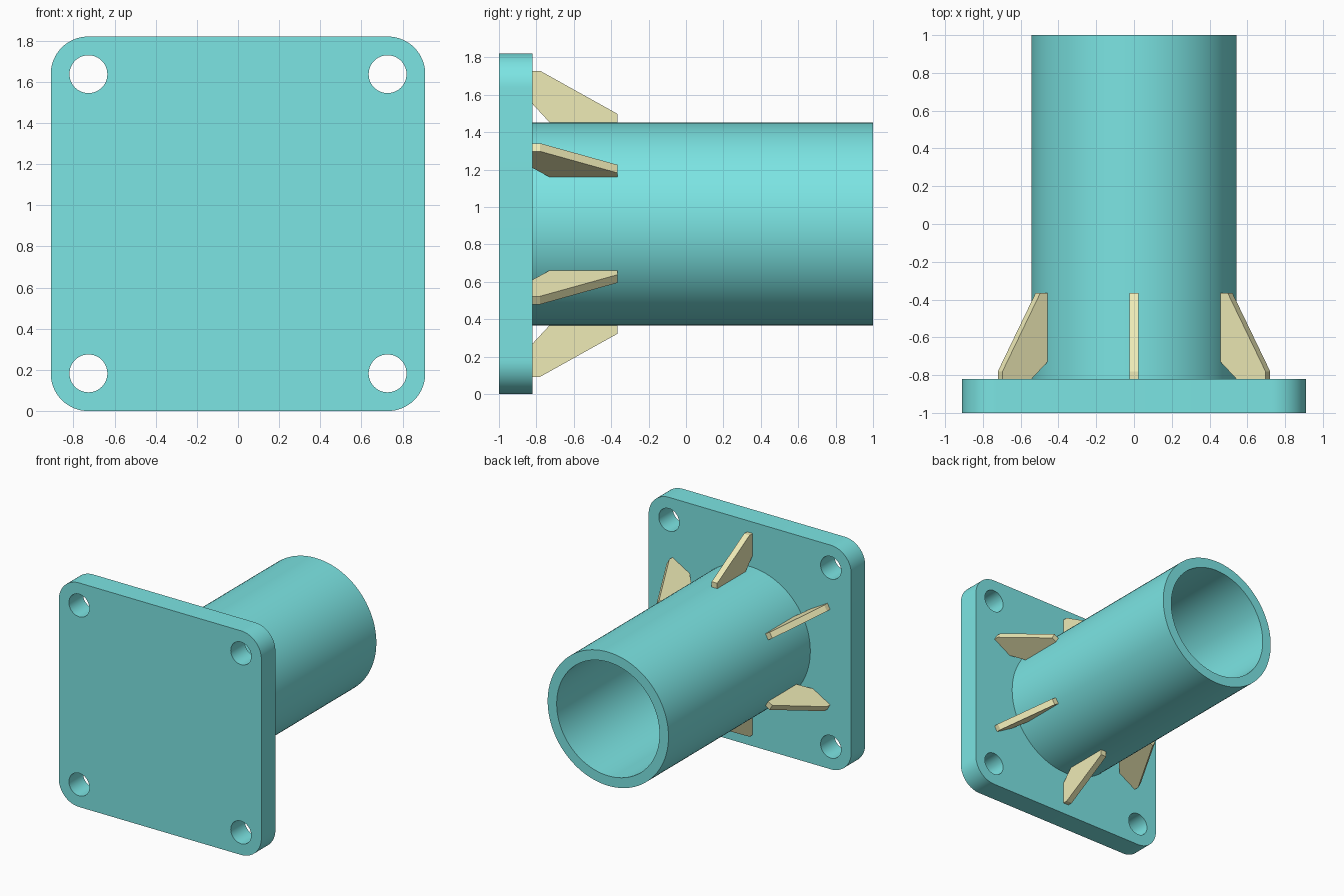
import bpy, bmesh
from math import pi, sin, cos, radians
from mathutils import Matrix

if "Cube" in bpy.data.objects:
    bpy.data.objects.remove(bpy.data.objects["Cube"])

CZ = 0.91          # height of the tube axis
SEG = 96


def material(name, colour):
    m = bpy.data.materials.new(name)
    m.diffuse_color = (*colour, 1)
    m.use_nodes = True
    m.node_tree.nodes["Principled BSDF"].inputs["Base Color"].default_value = m.diffuse_color
    return m


teal = material("teal", (0.20, 0.78, 0.77))
cream = material("cream", (0.86, 0.83, 0.47))


def finish(bm, name, mat, smooth):
    bmesh.ops.remove_doubles(bm, verts=bm.verts, dist=1e-5)
    bmesh.ops.recalc_face_normals(bm, faces=bm.faces)
    me = bpy.data.meshes.new(name)
    bm.to_mesh(me)
    bm.free()
    me.materials.clear()
    me.materials.append(mat)
    ob = bpy.data.objects.new(name, me)
    bpy.context.collection.objects.link(ob)
    if smooth:
        bpy.ops.object.select_all(action='DESELECT')
        ob.select_set(True)
        bpy.context.view_layer.objects.active = ob
        bpy.ops.object.shade_smooth_by_angle(angle=radians(30))
    return ob


def arc(cx, cy, r, a0, a1, n):
    return [(cx + r * cos(a0 + (a1 - a0) * i / n),
             cy + r * sin(a0 + (a1 - a0) * i / n)) for i in range(n + 1)]


# Mounting plate: rounded square outline with four bolt holes, extruded
corners = [(1, 1), (-1, 1), (-1, -1), (1, -1)]
outline = []
for i, (sx, sz) in enumerate(corners):
    outline += arc(sx * 0.728, sz * 0.728, 0.182, i * pi / 2, (i + 1) * pi / 2, 16)
loops = [outline] + [arc(sx * 0.727, sz * 0.727, 0.092, 0, 2 * pi, 48)[:-1]
                     for sx, sz in corners]
bm = bmesh.new()
edges = []
for loop in loops:
    vs = [bm.verts.new((x, -1, z + CZ)) for x, z in loop]
    edges += [bm.edges.new((vs[i - 1], vs[i])) for i in range(len(vs))]
bmesh.ops.triangle_fill(bm, edges=edges, use_beauty=True, normal=(0, -1, 0))
ext = bmesh.ops.extrude_face_region(bm, geom=bm.faces[:], use_keep_orig=True)
bmesh.ops.translate(bm, vec=(0, 0.18, 0),
                    verts=[g for g in ext["geom"] if isinstance(g, bmesh.types.BMVert)])
finish(bm, "mounting_plate", teal, True)

# Tube: hollow ring section spun about the y axis
bm = bmesh.new()
profile = [(0.543, -0.82), (0.543, 1.0), (0.462, 1.0), (0.462, -0.82)]
vs = [bm.verts.new((r, y, CZ)) for r, y in profile]
section = [bm.edges.new((vs[i - 1], vs[i])) for i in range(4)]
bmesh.ops.spin(bm, geom=vs + section, cent=(0, 0, CZ), axis=(0, 1, 0),
               angle=2 * pi, steps=SEG, use_merge=False)
finish(bm, "tube", teal, True)

# Six gusset ribs with a notch at the weld corner
rib = [(0.64, -0.82), (0.543, -0.73), (0.543, -0.365),
       (0.587, -0.365), (0.818, -0.78), (0.818, -0.82)]
for k in range(6):
    bm = bmesh.new()
    face = bm.faces.new([bm.verts.new((r, y, -0.025)) for r, y in rib])
    ext = bmesh.ops.extrude_face_region(bm, geom=[face], use_keep_orig=True)
    bmesh.ops.translate(bm, vec=(0, 0, 0.05),
                        verts=[g for g in ext["geom"] if isinstance(g, bmesh.types.BMVert)])
    turn = Matrix.Translation((0, 0, CZ)) @ Matrix.Rotation(radians(30 + 60 * k), 4, 'Y')
    bmesh.ops.transform(bm, matrix=turn, verts=bm.verts)
    finish(bm, f"gusset_rib_{k + 1}", cream, False)
